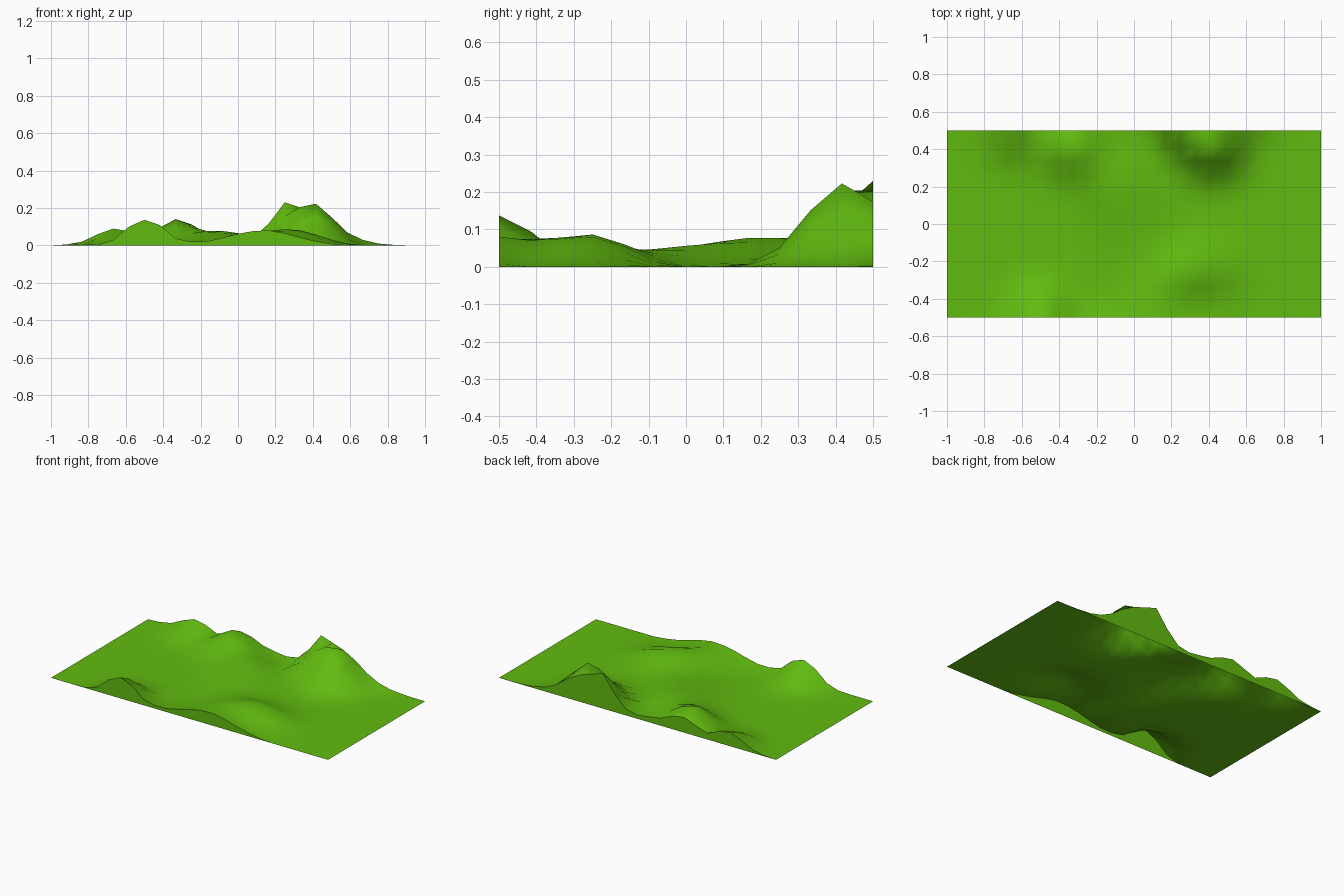
import bpy
from math import exp

if "Cube" in bpy.data.objects:
    bpy.data.objects.remove(bpy.data.objects["Cube"])

NX, NY = 24, 12          # grid cells
STEP = 2 / NX

grass = bpy.data.materials.new("grass_green")
grass.diffuse_color = (0.12, 0.5, 0.005, 1)
grass.use_nodes = True
grass.node_tree.nodes["Principled BSDF"].inputs["Base Color"].default_value = grass.diffuse_color

# Hills: centre x, centre y, height, spread x, spread y
HILLS = [
    (0.417, 0.417, 0.217, 0.10, 0.10),    # tall peak
    (0.25, 0.50, 0.19, 0.075, 0.075),     # shoulder peak on the back edge
    (-0.333, 0.417, 0.135, 0.10, 0.10),   # back left hill
    (-0.12, 0.25, 0.065, 0.13, 0.14),     # ridge to the centre
    (-0.667, 0.50, 0.09, 0.09, 0.10),     # small back left mound
    (-0.50, -0.50, 0.14, 0.09, 0.10),     # front left hill
    (0.30, -0.25, 0.08, 0.15, 0.10),      # front right mound
    (0.10, -0.45, 0.07, 0.13, 0.12),      # front centre mound
    (0.0, 0.0, 0.05, 0.15, 0.18),         # centre swell
]
# Heights along the cut front and back edges, left to right
FRONT = [0, 0, 0, 0.003, 0.03, 0.10, 0.137, 0.108, 0.037, 0.02, 0.022, 0.04,
         0.062, 0.077, 0.08, 0.065, 0.042, 0.022, 0.008, 0, 0, 0, 0, 0, 0]
BACK = [0, 0.005, 0.02, 0.06, 0.09, 0.075, 0.04, 0.07, 0.10, 0.085, 0.05, 0.035,
        0.025, 0.04, 0.12, 0.23, 0.203, 0.175, 0.13, 0.07, 0.03, 0.01, 0.003, 0, 0]


def height(i, j):
    if j == 0:
        return FRONT[i]
    if j == NY:
        return BACK[i]
    if i in (0, NX):
        return 0
    x, y = i * STEP - 1, j * STEP - 0.5
    z = sum(h * exp(-((x - cx) / sx) ** 2 / 2 - ((y - cy) / sy) ** 2 / 2)
            for cx, cy, h, sx, sy in HILLS)
    return max(0, z - 0.003)


def add_mesh(name, verts, faces, smooth):
    mesh = bpy.data.meshes.new(name)
    mesh.from_pydata(verts, [], faces)
    mesh.polygons.foreach_set("use_smooth", [smooth] * len(faces))
    mesh.materials.append(grass)
    mesh.update()
    obj = bpy.data.objects.new(name, mesh)
    bpy.context.collection.objects.link(obj)


# Rolling ground surface
W = NX + 1
verts = [(i * STEP - 1, j * STEP - 0.5, height(i, j))
         for j in range(NY + 1) for i in range(W)]
faces = [(j * W + i, j * W + i + 1, (j + 1) * W + i + 1, (j + 1) * W + i)
         for j in range(NY) for i in range(NX)]
add_mesh("ground_surface", verts, faces, True)


# Vertical cut faces down to z = 0 (the underside stays open)
def add_wall(name, y, profile, flip):
    v = [(i * STEP - 1, y, z) for z0 in (0, 1)
         for i, h in enumerate(profile) for z in [h * z0]]
    f = [(i, i + 1, W + i + 1, W + i) for i in range(NX)
         if profile[i] + profile[i + 1] > 0]
    if flip:
        f = [q[::-1] for q in f]
    add_mesh(name, v, f, False)


add_wall("front_wall", -0.5, FRONT, False)
add_wall("back_wall", 0.5, BACK, True)
